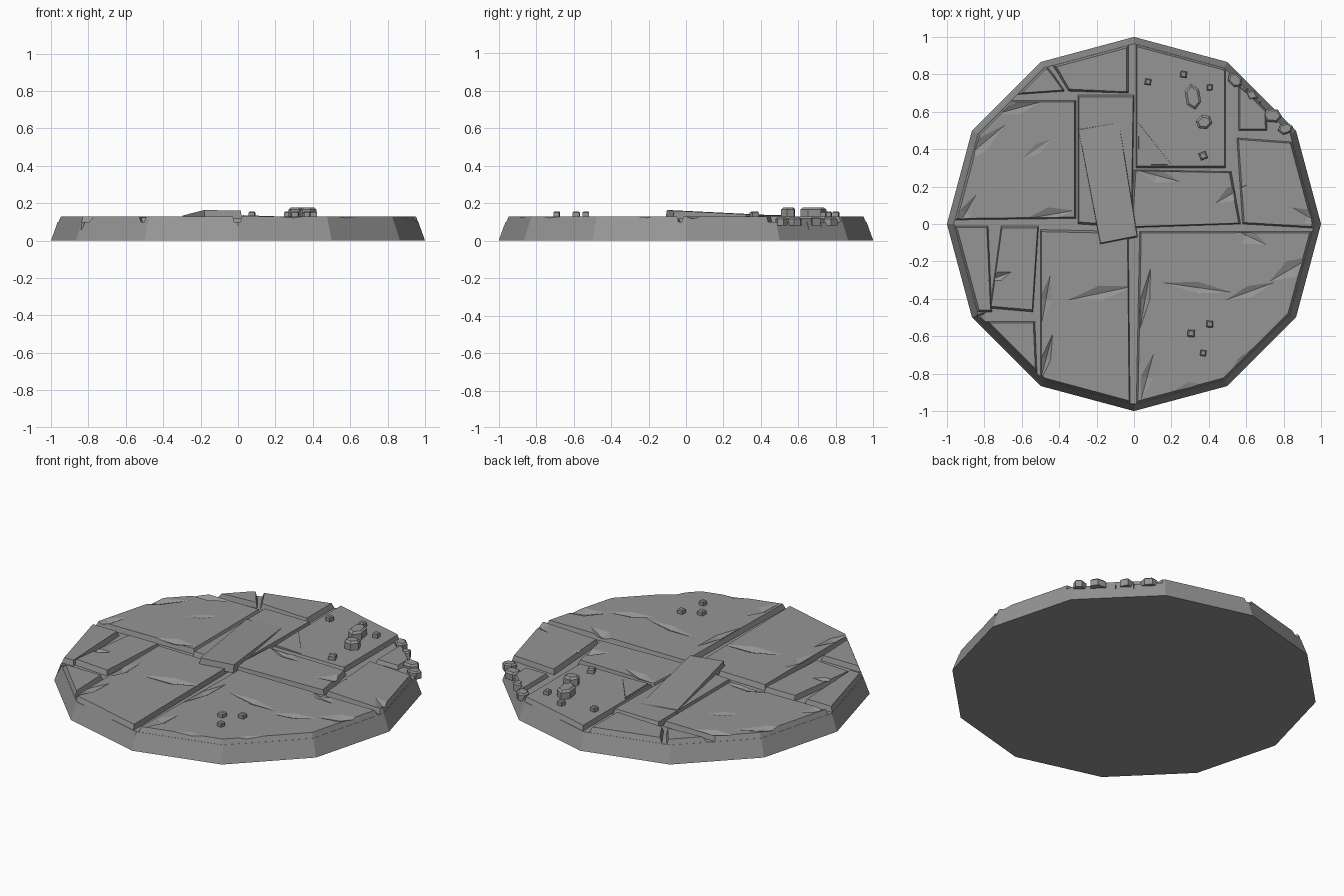
import bpy, bmesh, math, random
from mathutils import Vector, Matrix

random.seed(4)
cube = bpy.data.objects.get("Cube")
if cube:
    bpy.data.objects.remove(cube, do_unlink=True)

stone = bpy.data.materials.new("grey stone")
stone.use_nodes = True
grey = (0.3, 0.3, 0.3, 1)
stone.diffuse_color = grey
stone.node_tree.nodes["Principled BSDF"].inputs["Base Color"].default_value = grey

GROUND, TOP, SLOPE = 0.1, 0.13, 0.36


def finish(name, bm):
    bmesh.ops.recalc_face_normals(bm, faces=bm.faces)
    mesh = bpy.data.meshes.new(name)
    bm.to_mesh(mesh)
    bm.free()
    mesh.materials.append(stone)
    ob = bpy.data.objects.new(name, mesh)
    bpy.context.collection.objects.link(ob)
    return ob


def trim_to_rim(bm):
    """Cut away whatever lies outside the sloping twelve-sided rim."""
    for i in range(12):
        a = math.radians(15 + 30 * i)
        flat = Vector((math.cos(a), math.sin(a), 0))
        geom = bm.verts[:] + bm.edges[:] + bm.faces[:]
        bmesh.ops.bisect_plane(bm, geom=geom, plane_co=flat * math.cos(math.pi / 12),
                               plane_no=flat + Vector((0, 0, SLOPE)), clear_outer=True)
        bmesh.ops.holes_fill(bm, edges=[e for e in bm.edges if e.is_boundary])


def carve(ob, cutter):
    mod = ob.modifiers.new("carve", "BOOLEAN")
    mod.operation = "DIFFERENCE"
    mod.solver = "EXACT"
    mod.use_self = True
    mod.object = cutter


def slab(name, outline, top=TOP, tilt=(0, 0), low=GROUND, taper=0.012):
    """Stone plate with slightly leaning edges and an optional tilt."""
    bm = bmesh.new()
    mid = sum((Vector(p) for p in outline), Vector((0, 0))) / len(outline)
    lower, upper = [], []
    for p in outline:
        d = Vector(p) - mid
        q = mid + d * (1 - taper / d.length)
        lower.append(bm.verts.new((*p, low)))
        upper.append(bm.verts.new((*q, top + d.x * tilt[0] + d.y * tilt[1])))
    bm.faces.new(lower)
    bm.faces.new(upper)
    for i in range(len(outline)):
        j = (i + 1) % len(outline)
        bm.faces.new((lower[i], lower[j], upper[j], upper[i]))
    bmesh.ops.recalc_face_normals(bm, faces=bm.faces)
    trim_to_rim(bm)
    return finish(name, bm)


def diamonds(name, places):
    """Helper made of stretched eight-sided diamonds used for cutting."""
    bm = bmesh.new()
    for x, y, z, length, width, depth, turn in places:
        m = (Matrix.Translation((x, y, z)) @ Matrix.Rotation(math.radians(turn), 4, "Z")
             @ Matrix.Diagonal((length, width, depth, 1)))
        bmesh.ops.create_uvsphere(bm, u_segments=4, v_segments=2, radius=1, matrix=m)
    ob = finish(name, bm)
    ob.hide_render = True
    ob.hide_viewport = True
    ob.display_type = "WIRE"
    return ob


def rock(name, x, y, sx, sy, low, high, turn):
    """Chunky faceted rock with a narrower flat top."""
    bm = bmesh.new()
    sides = 6 if sx > 0.03 else 4
    m = (Matrix.Translation((x, y, (low + high) / 2)) @ Matrix.Rotation(math.radians(turn), 4, "Z")
         @ Matrix.Diagonal((sx, sy, high - low, 1)))
    bmesh.ops.create_cone(bm, cap_ends=True, segments=sides, radius1=1, radius2=1, depth=1, matrix=m)
    edges = [e for e in bm.edges if all(v.co.z > (low + high) / 2 for v in e.verts)]
    bmesh.ops.bevel(bm, geom=edges, offset=sx * 0.25, segments=1, affect="EDGES")
    finish(name, bm)


# Foundation disc
bm = bmesh.new()
bmesh.ops.create_cone(bm, cap_ends=True, segments=12, radius1=1, radius2=1 - SLOPE * GROUND,
                      depth=GROUND, matrix=Matrix.Translation((0, 0, GROUND / 2)))
for v in bm.verts:  # turn corners onto the axes
    a = round(math.atan2(v.co.y, v.co.x) / (math.pi / 6)) * math.pi / 6
    r = v.co.xy.length
    v.co.x, v.co.y = r * math.cos(a), r * math.sin(a)
base = finish("foundation", bm)

# Chips in the broken stretch of rim and the front seam
notches = diamonds("rim_notch_cutter", [
    (0.55, 0.83, 0.11, 0.05, 0.012, 0.10, 55), (0.63, 0.745, 0.11, 0.06, 0.015, 0.09, 45),
    (0.70, 0.675, 0.11, 0.06, 0.012, 0.10, 45), (0.78, 0.59, 0.11, 0.05, 0.015, 0.09, 40),
    (0.0, -0.98, 0.1, 0.02, 0.05, 0.04, 90), (-0.84, -0.50, 0.1, 0.06, 0.015, 0.05, 30)])
carve(base, notches)

# Shallow worn hollows across the paving
hollows = diamonds("hollow_cutter", [
    (x, y, TOP + 0.004, l, w, d, t) for x, y, l, w, d, t in [
        (-0.82, 0.42, 0.22, 0.05, 0.020, 40), (-0.62, 0.62, 0.16, 0.04, 0.022, 15),
        (-0.52, 0.40, 0.15, 0.04, 0.012, 35), (-0.45, 0.05, 0.16, 0.05, 0.020, 10),
        (-0.18, -0.37, 0.22, 0.05, 0.022, 12), (-0.47, -0.40, 0.16, 0.04, 0.022, 80),
        (-0.47, -0.72, 0.16, 0.03, 0.024, 75), (-0.72, -0.28, 0.08, 0.03, 0.022, 20),
        (0.06, -0.40, 0.20, 0.03, 0.022, 80), (0.34, -0.34, 0.24, 0.04, 0.018, -8),
        (0.62, -0.36, 0.18, 0.04, 0.018, 20), (0.84, -0.24, 0.16, 0.06, 0.022, 30),
        (0.60, -0.06, 0.14, 0.06, 0.024, -25), (0.58, -0.74, 0.16, 0.04, 0.018, 50),
        (0.07, -0.82, 0.16, 0.04, 0.022, 75), (0.52, 0.16, 0.12, 0.05, 0.022, 30),
        (0.93, 0.04, 0.12, 0.05, 0.020, 150), (0.12, 0.26, 0.16, 0.05, 0.020, -15),
        (-0.90, 0.06, 0.14, 0.04, 0.022, 60), (0.30, -0.88, 0.14, 0.05, 0.014, 10)]])

# Paving slabs, overshooting the rim where they meet it
paving = {
    "back_left_slab": [(-0.35, 0.71), (-0.03, 0.70), (-0.03, 1.1), (-0.6, 1.1), (-0.41, 0.81)],
    "left_corner_slab": [(-0.66, 0.69), (-0.37, 0.71), (-0.43, 0.80), (-0.6, 1.0)],
    "left_slab": [(-1.1, 0.02), (-0.31, 0.03), (-0.31, 0.66), (-1.1, 0.66)],
    "front_left_slab": [(-0.50, -0.03), (-0.03, -0.04), (-0.02, -1.1), (-0.50, -1.1)],
    "front_right_slab": [(0.03, -0.04), (1.1, -0.04), (1.1, -1.1), (0.01, -1.1)],
    "right_slab": [(0.55, 0.46), (1.1, 0.42), (1.1, -0.03), (0.58, 0.0)],
    "centre_slab": [(-0.02, -0.02), (0.57, 0.0), (0.52, 0.28), (0.0, 0.29)],
    "mid_left_slab": [(-0.30, 0.0), (-0.01, -0.02), (0.0, 0.69), (-0.30, 0.69)],
    "far_left_slab": [(-1.1, -0.01), (-0.78, -0.01), (-0.76, -0.47), (-1.1, -0.47)],
    "small_left_slab": [(-0.71, -0.01), (-0.51, -0.01), (-0.54, -0.47), (-0.77, -0.45)],
    "lower_left_slab": [(-1.0, -0.52), (-0.53, -0.52), (-0.51, -1.0), (-1.0, -1.0)],
}
for name, outline in paving.items():
    carve(slab(name, outline), hollows)
slab("back_slab", [(0.01, 0.30), (0.49, 0.30), (0.49, 1.1), (0.01, 1.1)], TOP - 0.002)
slab("broken_slab", [(0.56, 0.50), (0.71, 0.50), (0.71, 0.62), (0.56, 0.74)], 0.122)
slab("chipped_wedge", [(0.02, 0.55), (0.02, 0.31), (0.21, 0.31)], TOP + 0.004, (-0.03, 0))

# Loose plank-shaped slab lying on top
slab("loose_slab", [(-0.30, 0.51), (-0.08, 0.55), (0.02, -0.07), (-0.18, -0.11)],
     0.147, (-0.01, -0.05), 0.115, 0.008)

# Broken rim pieces
for i, (x, y, s) in enumerate([(0.54, 0.77, 0.035), (0.63, 0.69, 0.03),
                               (0.74, 0.58, 0.04), (0.81, 0.51, 0.032)]):
    rock(f"rim_piece_{i}", x, y, s, s * 1.3, GROUND - 0.02, 0.125, 45 + 20 * i)

# Boulders and pebbles
rock("boulder_tall", 0.315, 0.68, 0.045, 0.07, 0.12, 0.178, 10)
rock("boulder_round", 0.375, 0.545, 0.046, 0.04, 0.12, 0.178, 20)
for i, (x, y) in enumerate([(0.075, 0.76), (0.265, 0.80), (0.405, 0.73), (0.37, 0.365),
                            (0.305, -0.585), (0.405, -0.535), (0.37, -0.69)]):
    s = random.uniform(0.021, 0.028)
    rock(f"pebble_{i}", x, y, s, s, 0.12, 0.156, random.uniform(30, 75))
